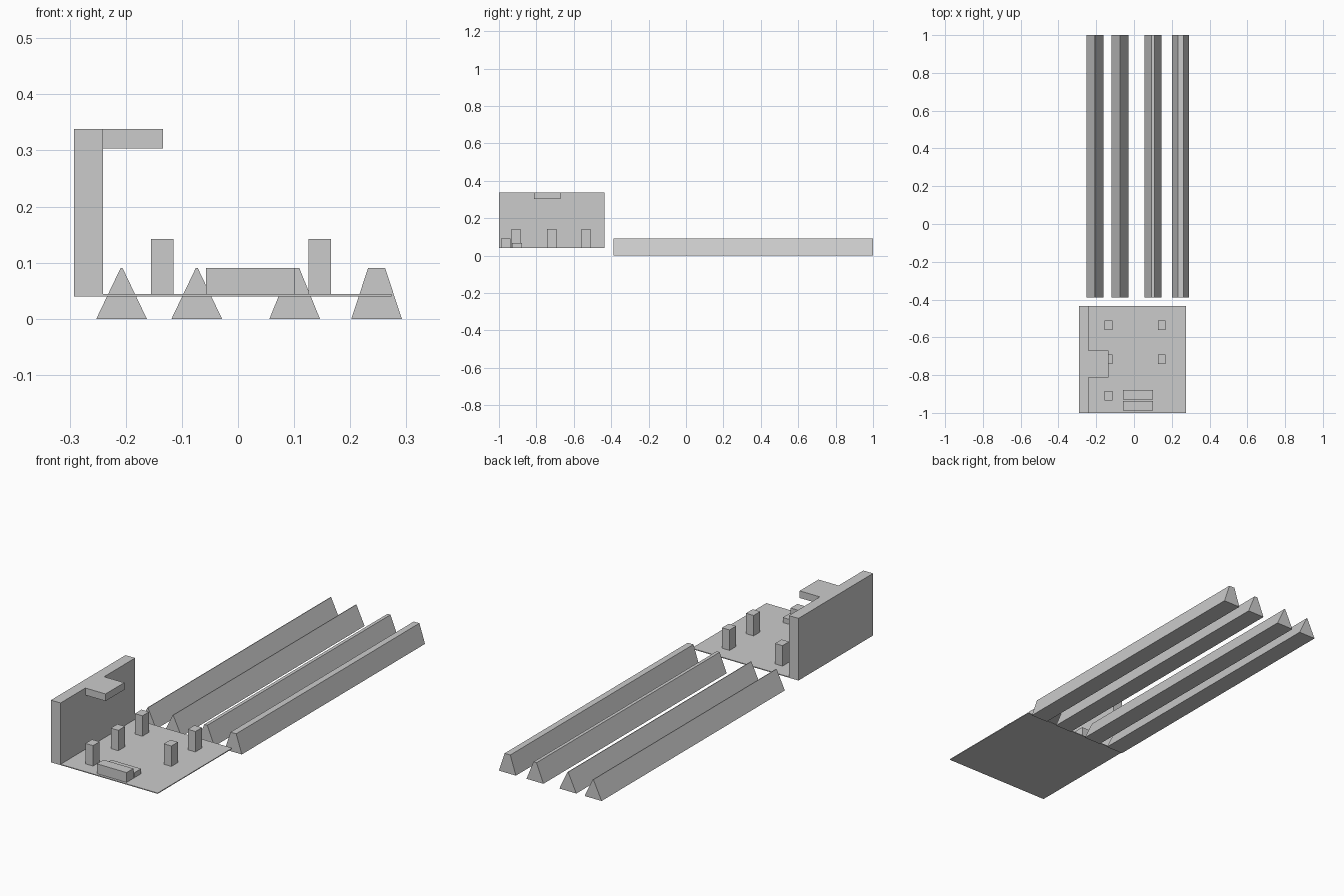
import bpy
import bmesh

if "Cube" in bpy.data.objects:
    bpy.data.objects.remove(bpy.data.objects["Cube"])


def prism(name, profile, y0, y1):
    """Extrude an x-z profile (counter-clockwise from the front) along y."""
    bm = bmesh.new()
    face = bm.faces.new([bm.verts.new((x, y0, z)) for x, z in profile])
    ext = bmesh.ops.extrude_face_region(bm, geom=[face])
    verts = [g for g in ext["geom"] if isinstance(g, bmesh.types.BMVert)]
    bmesh.ops.translate(bm, verts=verts, vec=(0, y1 - y0, 0))
    bmesh.ops.recalc_face_normals(bm, faces=bm.faces)
    mesh = bpy.data.meshes.new(name)
    bm.to_mesh(mesh)
    bm.free()
    obj = bpy.data.objects.new(name, mesh)
    bpy.context.collection.objects.link(obj)
    return obj


def box(name, x0, x1, y0, y1, z0, z1):
    return prism(name, [(x0, z0), (x1, z0), (x1, z1), (x0, z1)], y0, y1)


FRONT, BACK = -1.0, -0.435
FLOOR = 0.044

# Thin floor plate with the tall side wall and its overhanging arm
box("floor_plate", -0.241, 0.274, FRONT, BACK, 0.04, FLOOR)
box("side_wall", -0.292, -0.241, FRONT, BACK, 0.04, 0.338)
box("wall_arm", -0.241, -0.134, -0.812, -0.67, 0.304, 0.338)

# Square posts: three on the wall side, two on the open side
for x, y in [(-0.135, -0.535), (-0.135, -0.717), (-0.135, -0.909),
             (0.146, -0.535), (0.146, -0.717)]:
    box("post", x - 0.02, x + 0.02, y - 0.025, y + 0.025, FLOOR, 0.142)

# Desk block and lower bench behind it
box("desk", -0.057, 0.101, -0.988, -0.937, FLOOR, 0.091)
box("bench", -0.057, 0.101, -0.93, -0.878, FLOOR, 0.068)

# Long tapered rails: centre x and half width of the flat top
for x, top in [(-0.2075, 0.0015), (-0.0735, 0.0015), (0.101, 0.008), (0.247, 0.015)]:
    prism("rail", [(x - 0.045, 0), (x + 0.045, 0), (x + top, 0.091), (x - top, 0.091)],
          -0.388, 1.0)
